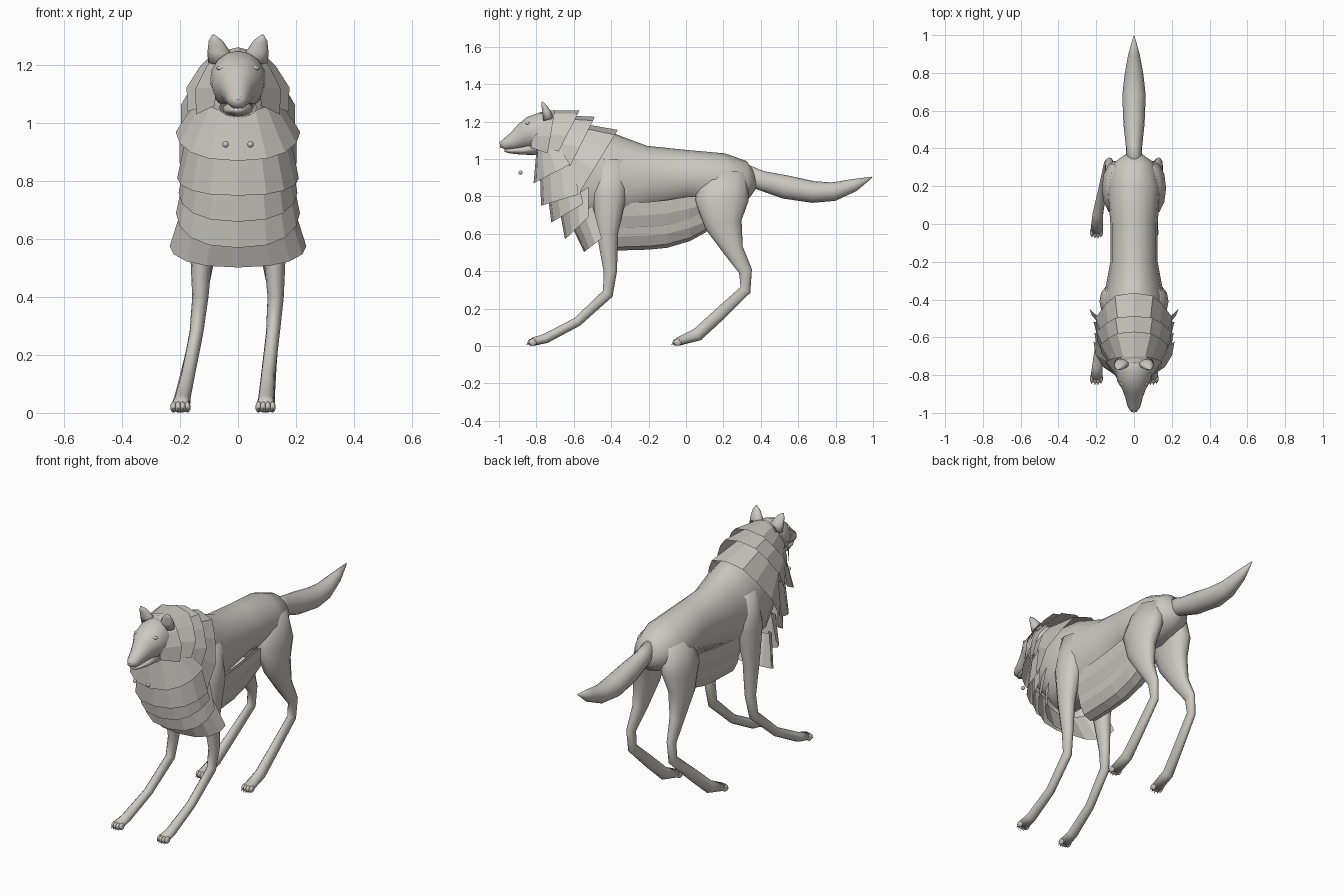
import bpy
import bmesh
from math import sin, cos, pi
from mathutils import Vector

if "Cube" in bpy.data.objects:
    bpy.data.objects.remove(bpy.data.objects["Cube"], do_unlink=True)

# The single fur colour
fur = bpy.data.materials.new("pale_warm_grey")
fur.use_nodes = True
COLOUR = (0.6, 0.58, 0.54, 1)
fur.diffuse_color = COLOUR
fur.node_tree.nodes["Principled BSDF"].inputs["Base Color"].default_value = COLOUR


def finish(name, bm, smooth=True):
    """Turn a bmesh into a named, coloured object."""
    mesh = bpy.data.meshes.new(name)
    bm.to_mesh(mesh)
    bm.free()
    mesh.materials.append(fur)
    for polygon in mesh.polygons:
        polygon.use_smooth = smooth
    obj = bpy.data.objects.new(name, mesh)
    bpy.context.collection.objects.link(obj)
    return obj


def bridge(bm, rows, closed):
    """Join neighbouring rows of vertices with quads."""
    count = len(rows[0])
    for first, second in zip(rows, rows[1:]):
        for i in range(count if closed else count - 1):
            j = (i + 1) % count
            bm.faces.new((first[i], first[j], second[j], second[i]))


def loft(name, stations, sides=16):
    """Skin ellipses along a path; station = x, y, z, half width, half depth."""
    bm = bmesh.new()
    centres = [Vector(s[:3]) for s in stations]
    rows = []
    for k, (x, y, z, width, depth) in enumerate(stations):
        ahead = centres[min(k + 1, len(centres) - 1)]
        behind = centres[max(k - 1, 0)]
        tangent = ahead - behind
        tangent.x = 0
        tangent.normalize()
        across = Vector((0, -tangent.z, tangent.y))
        ring = []
        for i in range(sides):
            angle = 2 * pi * i / sides
            point = centres[k] + across * depth * sin(angle)
            point.x += width * cos(angle)
            point.z = max(point.z, 0)
            ring.append(bm.verts.new(point))
        rows.append(ring)
    bridge(bm, rows, True)
    bm.faces.new(rows[0])
    bm.faces.new(rows[-1])
    bmesh.ops.recalc_face_normals(bm, faces=bm.faces)
    return finish(name, bm)


def central(name, stations):
    return loft(name, [(0, *s) for s in stations])


def fur_sheet(name, rows, columns=8, jag=0.0):
    """Curved fur flap; row = middle y, middle z, half width, side y, side z."""
    bm = bmesh.new()
    lines = []
    for k, (mid_y, mid_z, width, side_y, side_z) in enumerate(rows):
        line = []
        for i in range(columns + 1):
            angle = pi * (i / columns - 0.5)
            blend = 1 - cos(angle)
            reach = abs(sin(angle)) ** 0.8 * (1 if angle > 0 else -1)
            spread = 1 + jag * (i % 2) * k
            line.append(bm.verts.new((
                width * reach * spread,
                mid_y + (side_y - mid_y) * blend,
                mid_z + (side_z - mid_z) * blend)))
        lines.append(line)
    bridge(bm, lines, False)
    return finish(name, bm, False)


def ball(name, place, size):
    bm = bmesh.new()
    bmesh.ops.create_uvsphere(bm, u_segments=12, v_segments=8, radius=1)
    for v in bm.verts:
        v.co = Vector(a * b for a, b in zip(v.co, size)) + Vector(place)
    return finish(name, bm)


# Torso, neck, head and tail
central("torso", [
    (.37, .9, .04, .05), (.33, .89, .1, .1), (.2, .885, .14, .145),
    (0, .908, .125, .14), (-.2, .895, .125, .175), (-.36, .89, .155, .235),
    (-.5, .9, .16, .265), (-.62, 1, .15, .2), (-.7, 1.1, .1, .13),
    (-.77, 1.15, .07, .08)])
central("head", [
    (-.68, 1.15, .09, .1), (-.77, 1.145, .098, .105), (-.83, 1.135, .09, .09),
    (-.87, 1.12, .064, .07), (-.92, 1.095, .046, .048),
    (-.97, 1.077, .033, .03), (-.995, 1.077, .014, .014)])
central("lower_jaw", [
    (-.8, 1.055, .065, .035), (-.88, 1.045, .045, .022),
    (-.94, 1.043, .03, .014), (-.97, 1.046, .016, .008)])
central("tail", [
    (.32, .92, .04, .05), (.4, .885, .042, .052), (.53, .85, .056, .063),
    (.68, .823, .062, .058), (.79, .825, .05, .05), (.9, .86, .03, .034),
    (.995, .902, .003, .003)])
ball("nose", (0, -.984, 1.085), (.016, .014, .012))

# Legs, drifting towards one side near the ground
FRONT = [(.09, -.4, 1, .06, .09), (.118, -.41, .8, .065, .09),
         (.125, -.42, .6, .042, .057), (.13, -.405, .4, .028, .036),
         (.132, -.418, .28, .024, .03), (.138, -.58, .13, .024, .025),
         (.145, -.75, .04, .028, .026), (.147, -.82, .022, .033, .022)]
HIND = [(.06, .21, .94, .07, .12), (.1, .19, .78, .07, .145),
        (.112, .2, .65, .055, .1), (.12, .255, .51, .035, .053),
        (.13, .318, .4, .022, .036), (.13, .318, .3, .022, .03),
        (.138, .18, .17, .024, .034), (.145, .06, .06, .028, .035),
        (.147, -.045, .022, .033, .022)]


def drift(z):
    return -.055 * max(0, 1 - z / .35)


for side, label in ((1, "left"), (-1, "right")):
    for pair, path in (("front", FRONT), ("hind", HIND)):
        loft(f"{label}_{pair}_leg",
             [(side * x + drift(z), y, z, w, d) for x, y, z, w, d in path], 12)
        paw_x = side * path[-1][0] + drift(.02)
        paw_y = path[-1][1]
        for toe in range(4):
            offset = (toe - 1.5) * .016
            front = paw_y - .008 + abs(offset) * .4
            ball(f"{label}_{pair}_toe", (paw_x + offset, front, .02),
                 (.011, .022, .019))
            loft(f"{label}_{pair}_claw", [
                (paw_x + offset, front - .015, .018, .004, .005),
                (paw_x + offset, front - .028, .006, .001, .001)], 6)

    # Ears, eyes, brows and the small beads before the chest
    loft(f"{label}_ear", [
        (side * .062, -.735, 1.21, .042, .03),
        (side * .067, -.745, 1.25, .038, .024),
        (side * .077, -.76, 1.285, .024, .014),
        (side * .085, -.77, 1.305, .004, .003)], 10)
    ball(f"{label}_eye", (side * .048, -.86, 1.163), (.014, .012, .008))
    ball(f"{label}_brow", (side * .05, -.845, 1.19), (.026, .014, .009))
    ball(f"{label}_chest_bead", (side * .043, -.885, .927), (.011, .011, .011))

# Ruff collars from the face back to the nape: inner edge, then outer edge
RUFF = [
    ((-.82, 1.225, .08, -.83, 1.06), (-.7, 1.262, .145, -.74, 1.03)),
    ((-.73, 1.258, .11, -.77, 1.06), (-.57, 1.258, .175, -.68, 1.04)),
    ((-.7, 1.235, .15, -.7, 1), (-.487, 1.225, .195, -.62, .96)),
    ((-.62, 1.2, .16, -.64, .93), (-.364, 1.155, .2, -.575, .81)),
]
for rows in RUFF:
    fur_sheet("ruff_collar", rows, jag=.08)

# Chest bibs from throat to breast: upper edge, then lower edge
BIBS = [
    ((-.8, 1.04, .13, -.7, 1.1), (-.815, .87, .215, -.62, .97)),
    ((-.78, .9, .17, -.6, 1), (-.775, .75, .21, -.575, .81)),
    ((-.74, .82, .18, -.58, .9), (-.72, .66, .205, -.55, .76)),
    ((-.68, .75, .18, -.52, .85), (-.647, .57, .214, -.52, .69)),
    ((-.62, .66, .18, -.5, .75), (-.545, .502, .236, -.45, .575)),
]
for rows in BIBS:
    fur_sheet("chest_bib", rows)

# Hanging belly fur in two layers
for drop, width in ((0, .095), (.07, .11)):
    fur_sheet("belly_fur", [
        (y, z + drop, width, y, top) for y, z, top in (
            (-.37, .51, .76), (-.2, .515, .77), (-.1, .525, .78),
            (.02, .56, .8), (.11, .61, .8))])
